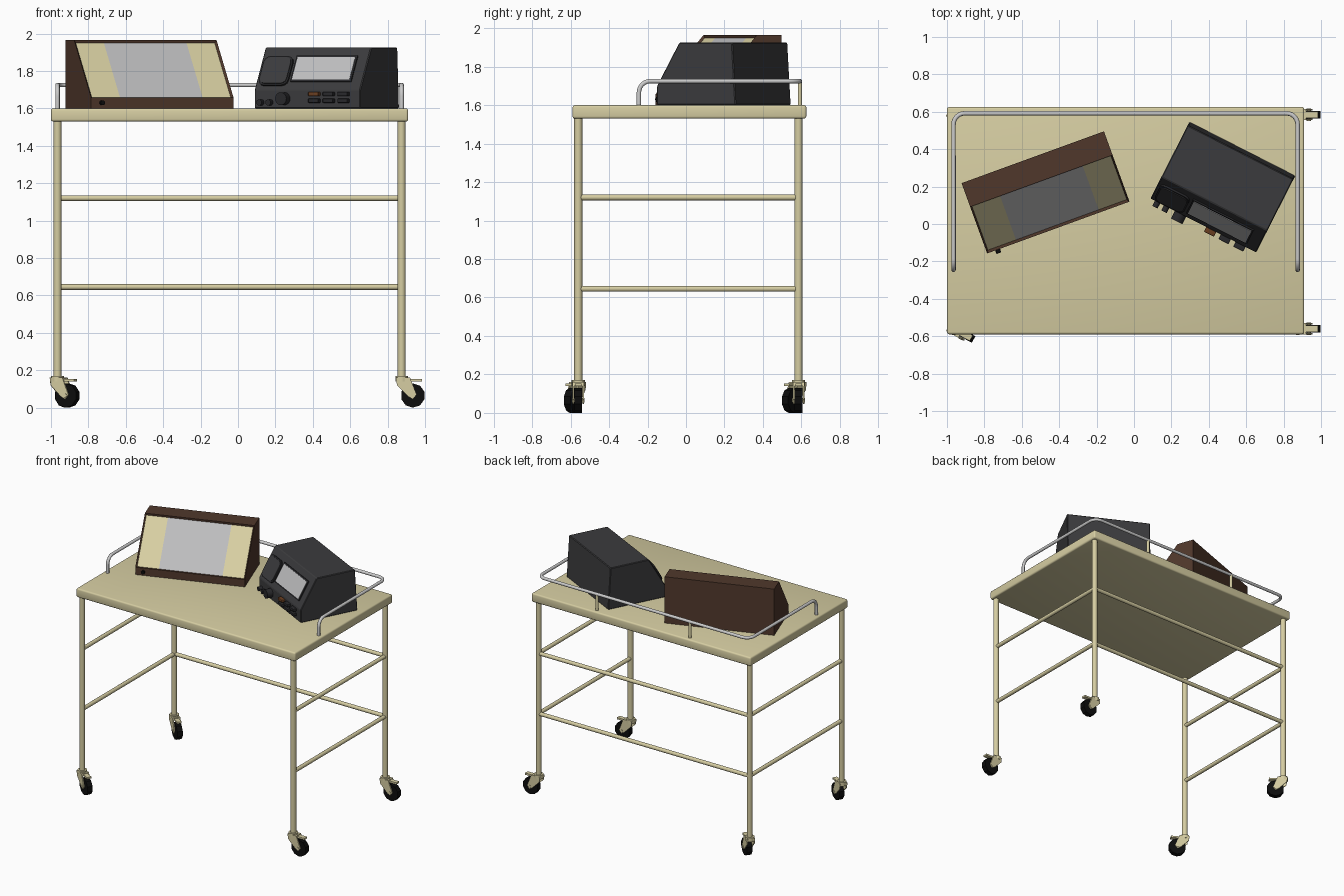
import bpy, bmesh, math
from mathutils import Matrix, Vector

if "Cube" in bpy.data.objects:
    bpy.data.objects.remove(bpy.data.objects["Cube"], do_unlink=True)


def material(name, r, g, b):
    m = bpy.data.materials.new(name)
    m.use_nodes = True
    m.diffuse_color = (r, g, b, 1)
    m.node_tree.nodes["Principled BSDF"].inputs["Base Color"].default_value = (r, g, b, 1)
    return m


cream = material("cream paint", 0.67, 0.61, 0.36)
panel_cream = material("pale panel", 0.70, 0.64, 0.37)
silver = material("silver grey", 0.52, 0.52, 0.53)
brown = material("brown wood", 0.080, 0.039, 0.024)
charcoal = material("charcoal", 0.044, 0.044, 0.047)
dark = material("dark grey", 0.022, 0.022, 0.025)
black = material("black rubber", 0.004, 0.004, 0.004)
amber = material("amber button", 0.15, 0.05, 0.015)
I = Matrix.Identity(4)


def place(x, y, z, degrees):
    return Matrix.Translation((x, y, z)) @ Matrix.Rotation(math.radians(degrees), 4, 'Z')


def finish(name, bm, mats, M, smooth=False):
    bmesh.ops.recalc_face_normals(bm, faces=bm.faces)
    me = bpy.data.meshes.new(name)
    bm.to_mesh(me)
    bm.free()
    for m in mats:
        me.materials.append(m)
    ob = bpy.data.objects.new(name, me)
    bpy.context.collection.objects.link(ob)
    ob.matrix_world = M
    if smooth:
        bpy.ops.object.select_all(action='DESELECT')
        ob.select_set(True)
        bpy.context.view_layer.objects.active = ob
        bpy.ops.object.shade_smooth_by_angle(angle=math.radians(40))
    return ob


def box(name, size, centre, mat, M=I, bevel=0, axis=None):
    """Box; with an axis letter only the edges along that axis are rounded."""
    bm = bmesh.new()
    bmesh.ops.create_cube(bm, size=1)
    bmesh.ops.scale(bm, vec=size, verts=bm.verts)
    if bevel:
        k = 'XYZ'.index(axis) if axis else None
        edges = [e for e in bm.edges if k is None or
                 abs((e.verts[0].co - e.verts[1].co)[k]) > 1e-5]
        bmesh.ops.bevel(bm, geom=edges, offset=bevel, segments=3, profile=0.5, affect='EDGES')
    bmesh.ops.translate(bm, vec=centre, verts=bm.verts)
    return finish(name, bm, [mat], M, bevel > 0)


def rod(name, a, b, r, mat, M=I, sides=16, smooth=True):
    a, b = Vector(a), Vector(b)
    bm = bmesh.new()
    turn = (b - a).to_track_quat('Z', 'Y').to_matrix().to_4x4()
    bmesh.ops.create_cone(bm, cap_ends=True, segments=sides, radius1=r, radius2=r,
                          depth=(b - a).length, matrix=Matrix.Translation((a + b) / 2) @ turn)
    return finish(name, bm, [mat], M, smooth)


def prism_mesh(profile, x0, x1):
    """Side profile of (y, z) points extruded along x."""
    bm = bmesh.new()
    f = bm.faces.new([bm.verts.new((x0, y, z)) for y, z in profile])
    out = bmesh.ops.extrude_face_region(bm, geom=[f])
    bmesh.ops.translate(bm, vec=(x1 - x0, 0, 0),
                        verts=[v for v in out['geom'] if isinstance(v, bmesh.types.BMVert)])
    bmesh.ops.recalc_face_normals(bm, faces=bm.faces)
    return bm


def tube(name, pts, r, fillet, mat):
    """Bent tube with rounded corners."""
    pts = [Vector(p) for p in pts]
    path = [pts[0]]
    for p, c, n in zip(pts, pts[1:], pts[2:]):
        u, v = (p - c).normalized() * fillet, (n - c).normalized() * fillet
        for i in range(7):
            t = math.radians(15 * i)
            path.append(c + u * (1 - math.sin(t)) + v * (1 - math.cos(t)))
    path.append(pts[-1])
    cu = bpy.data.curves.new(name, 'CURVE')
    cu.dimensions = '3D'
    cu.bevel_depth, cu.bevel_resolution = r, 3
    s = cu.splines.new('POLY')
    s.points.add(len(path) - 1)
    for sp, p in zip(s.points, path):
        sp.co = (*p, 1)
    ob = bpy.data.objects.new(name, cu)
    bpy.context.collection.objects.link(ob)
    bpy.ops.object.select_all(action='DESELECT')
    ob.select_set(True)
    bpy.context.view_layer.objects.active = ob
    bpy.ops.object.convert(target='MESH')
    bpy.ops.object.shade_smooth_by_angle(angle=math.radians(40))


# Trolley top, legs and cross bars
XR, XL, YF, YB, TOP = -0.965, 0.875, -0.56, 0.585, 1.6
box("table_top", (1.91, 1.215, 0.07), (-0.045, 0.018, 1.565), cream, bevel=0.012)
for side, x in (("right", XR), ("left", XL)):
    for end, y in (("front", YF), ("back", YB)):
        rod(f"{end}_{side}_leg", (x, y, 0.15), (x, y, 1.54), 0.021, cream)
for level, z in (("lower", 0.645), ("upper", 1.12)):
    rod(f"{level}_back_bar", (XR, YB, z), (XL, YB, z), 0.015, cream)
    for side, x in (("right", XR), ("left", XL)):
        rod(f"{level}_{side}_bar", (x, YF, z), (x, YB, z), 0.015, cream)

# Guard rail
RZ, RY = 1.725, 0.592
tube("guard_rail", [(XR, -0.245, TOP), (XR, -0.245, RZ), (XR, RY, RZ),
                    (XL, RY, RZ), (XL, -0.245, RZ), (XL, -0.245, TOP)], 0.012, 0.06, cream)
for x in (-0.45, 0.36):
    rod("rail_post", (x, RY, TOP), (x, RY, RZ), 0.011, cream)

# Swivel casters; each one trails along its own -y
fork = [(0.03, 0.16), (-0.045, 0.16), (-0.08, 0.07), (-0.06, 0.045), (-0.035, 0.06), (0.025, 0.12)]
for name, x, y, swing in (("front_right", XR, YF, -28), ("back_right", XR, YB, -35),
                          ("front_left", XL, YF, 0), ("back_left", XL, YB, 0)):
    M = place(x, y, 0, 90 + swing)
    rod(name + "_wheel", (-0.02, -0.06, 0.065), (0.02, -0.06, 0.065), 0.065, black, M, 10, False)
    rod(name + "_axle", (-0.033, -0.06, 0.065), (0.033, -0.06, 0.065), 0.012, cream, M, 8)
    for s in (-1, 1):
        finish(name + "_fork", prism_mesh(fork, s * 0.022, s * 0.03), [cream], M)
    rod(name + "_swivel", (0, 0, 0.14), (0, 0, 0.17), 0.034, cream, M)
    box(name + "_fork_crown", (0.06, 0.075, 0.02), (0, -0.008, 0.15), cream, M)
    box(name + "_brake_pedal", (0.034, 0.075, 0.014), (0, -0.07, 0.147), cream, M)

# Wooden cabinet with recessed three-part sloping panel
M = place(-0.473, 0.169, TOP, 20)
bm = prism_mesh([(0.2, 0), (0.2, 0.365), (0.065, 0.365), (-0.2, 0.058), (-0.2, 0)], -0.405, 0.405)
slope = next(f for f in bm.faces if f.normal.y < -0.3 and f.normal.z > 0.3)
bmesh.ops.inset_region(bm, faces=[slope], thickness=0.014, depth=-0.012)
slope.material_index = 1
for x in (-0.235, 0.235):
    faces = [f for f in bm.faces if f.material_index == 1]
    geom = faces + list({e for f in faces for e in f.edges}) + list({v for f in faces for v in f.verts})
    bmesh.ops.bisect_plane(bm, geom=geom, plane_co=(x, 0, 0), plane_no=(1, 0, 0))
for f in bm.faces:
    if f.material_index == 1 and abs(f.calc_center_median().x) < 0.2:
        f.material_index = 2
finish("cabinet", bm, [brown, panel_cream, silver], M)
rod("cabinet_knob", (-0.345, -0.2, 0.03), (-0.345, -0.22, 0.03), 0.013, black, M, 12)

# Instrument body with vertical lower front and sloping upper front
M = place(0.475, 0.197, TOP, -27)
bm = prism_mesh([(0.23, 0), (0.21, 0.325), (-0.1, 0.325), (-0.23, 0.1), (-0.23, 0)], -0.3175, 0.3175)
bmesh.ops.bevel(bm, geom=bm.edges[:], offset=0.005, segments=1, affect='EDGES')
finish("instrument_body", bm, [charcoal], M)

# Sloping face: speaker pad and display; local y is the face normal
face = M @ Matrix.Translation((0, -0.23, 0.1)) @ Matrix.Rotation(-math.atan2(0.13, 0.225), 4, 'X')
box("speaker_surround", (0.176, 0.014, 0.178), (-0.213, -0.004, 0.112), dark, face, 0.035, 'Y')
box("speaker_pad", (0.158, 0.024, 0.16), (-0.213, -0.004, 0.112), charcoal, face, 0.03, 'Y')
box("display_frame", (0.365, 0.012, 0.160), (0.07, -0.002, 0.127), dark, face)
box("display", (0.345, 0.008, 0.140), (0.07, -0.007, 0.127), silver, face)

# Lower face: knobs and two rows of buttons
for name, x, z, r, d in (("dial", -0.137, 0.052, 0.034, 0.045), ("small_knob", -0.221, 0.032, 0.016, 0.03),
                         ("small_knob", -0.275, 0.032, 0.016, 0.03)):
    rod(name, (x, -0.22, z), (x, -0.23 - d, z), r, dark, M, 20)
for row, z in enumerate((0.077, 0.041)):
    for col, x in enumerate((0.048, 0.135, 0.223)):
        mat = amber if row == 0 and col == 0 else dark
        box("button", (0.06, 0.04, 0.022), (x, -0.238, z), mat, M, 0.004)
